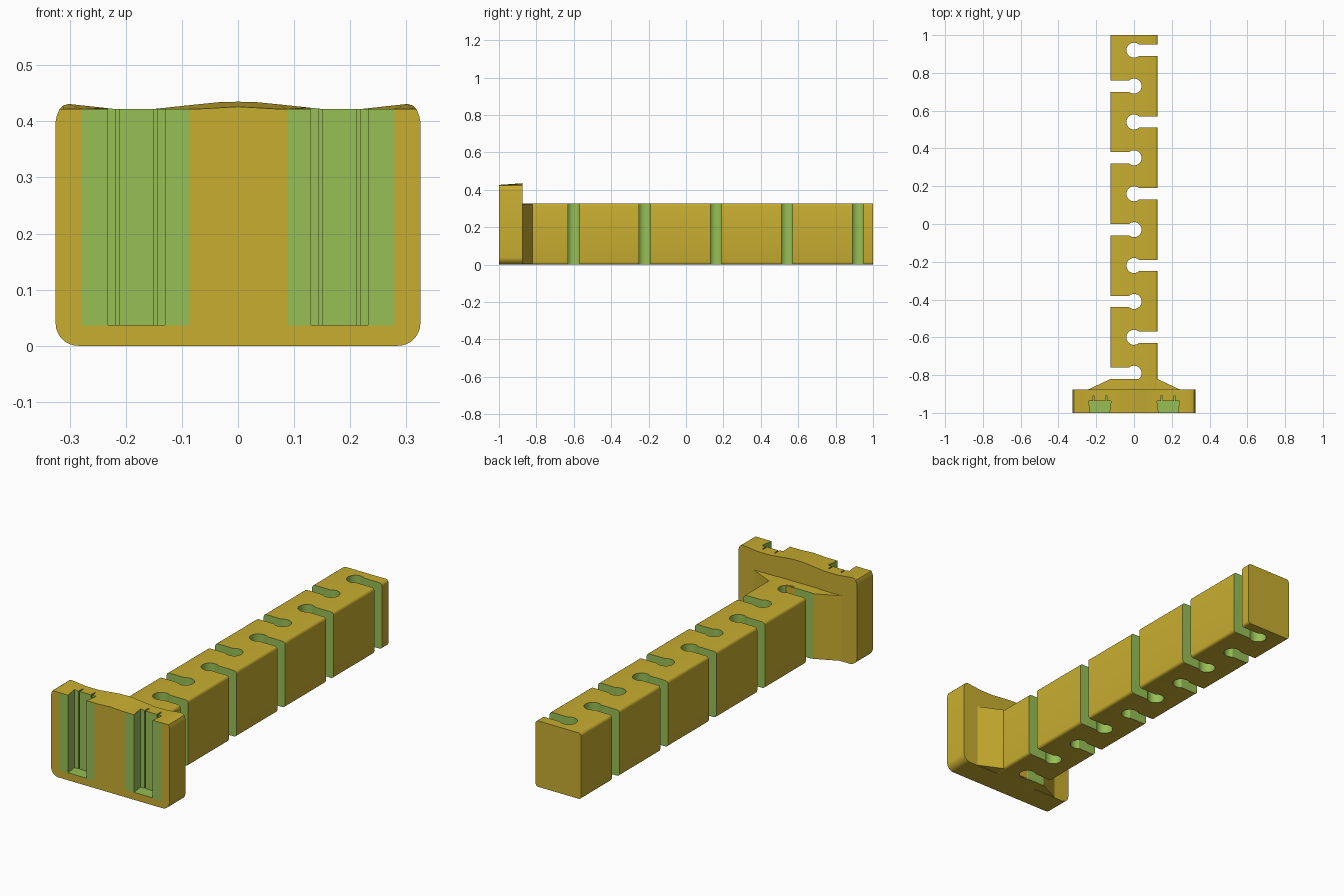
import bpy, bmesh, math

if "Cube" in bpy.data.objects:
    bpy.data.objects.remove(bpy.data.objects["Cube"])


def make_material(name, rgb):
    m = bpy.data.materials.new(name)
    m.diffuse_color = (*rgb, 1)
    m.use_nodes = True
    m.node_tree.nodes["Principled BSDF"].inputs["Base Color"].default_value = m.diffuse_color
    return m


YELLOW = make_material("mustard yellow", (0.58, 0.42, 0.03))
GREEN = make_material("leaf green", (0.31, 0.52, 0.09))


def loft(name, rings, mats):
    """Closed solid through matching rings of 3D points."""
    bm = bmesh.new()
    loops = [[bm.verts.new(p) for p in ring] for ring in rings]
    n = len(rings[0])
    for a, b in zip(loops, loops[1:]):
        for i in range(n):
            bm.faces.new((a[i], a[(i + 1) % n], b[(i + 1) % n], b[i]))
    bm.faces.new(loops[0][::-1])
    bm.faces.new(loops[-1])
    bmesh.ops.recalc_face_normals(bm, faces=bm.faces)
    mesh = bpy.data.meshes.new(name)
    bm.to_mesh(mesh)
    bm.free()
    ob = bpy.data.objects.new(name, mesh)
    bpy.context.collection.objects.link(ob)
    for m in mats:
        mesh.materials.append(m)
    return ob


def prism(name, pts, z0, z1, mats):
    return loft(name, [[(x, y, z) for x, y in pts] for z in (z0, z1)], mats)


def activate(ob):
    bpy.ops.object.select_all(action='DESELECT')
    ob.select_set(True)
    bpy.context.view_layer.objects.active = ob


def cut(ob, cutters):
    """Cut away each cutter; the cut walls take the cutter's material."""
    activate(ob)
    for c in cutters:
        mod = ob.modifiers.new("cut", 'BOOLEAN')
        mod.operation = 'DIFFERENCE'
        mod.solver = 'EXACT'
        mod.material_mode = 'TRANSFER'
        mod.object = c
        bpy.ops.object.modifier_apply(modifier=mod.name)
    for c in cutters:
        bpy.data.objects.remove(c)


def smooth(ob):
    activate(ob)
    bpy.ops.object.shade_smooth_by_angle(angle=math.radians(32))


# Bar: rounded-rectangle section along y
W, H, R = 0.125, 0.327, 0.014
section = []
for k, (cx, cz) in enumerate([(W - R, H - R), (R - W, H - R), (R - W, R), (W - R, R)]):
    for i in range(5):
        a = math.pi / 2 * (k + i / 4)
        section.append((cx + R * math.cos(a), cz + R * math.sin(a)))
bar = loft("notched_bar", [[(x, y, z) for x, z in section] for y in (-0.89, 1.0)], [YELLOW])

# Keyhole slots alternating between the two sides
slots = []
for i in range(10):
    side = 1 if i % 2 == 0 else -1
    yc = 0.92 - 0.19 * i
    a0 = math.asin(0.03 / 0.04)
    pts = [(0.2, -0.03), (0.2, 0.03)]
    for k in range(21):
        a = a0 + (2 * math.pi - 2 * a0) * k / 20
        pts.append((0.04 * math.cos(a), 0.04 * math.sin(a)))
    slots.append(prism("slot_cutter", [(side * x, yc + y) for x, y in pts],
                       -0.1, 0.5, [GREEN]))
cut(bar, slots)
smooth(bar)

# Flared neck joining the bar to the end plate
prism("neck", [(-0.24, -0.88), (0.24, -0.88), (0.24, -0.875), (0.125, -0.821),
               (-0.125, -0.821), (-0.24, -0.875)], 0.002, 0.325, [YELLOW])

# End plate: rounded outline whose wavy top flattens toward the front
half = [(0, 0)]
for i in range(9):
    a = math.pi / 2 * (i / 8 - 1)
    half.append((0.285 + 0.04 * math.cos(a), 0.04 + 0.04 * math.sin(a)))
half += [(0.325, 0.40), (0.323, 0.41), (0.318, 0.422), (0.312, 0.428), (0.302, 0.431),
         (0.22, 0.422), (0.15, 0.422), (0.07, 0.4305), (0.035, 0.434), (0, 0.435)]
outline = half + [(-x, z) for x, z in half[-2:0:-1]]


def front_top(x):
    return 0.422 + 0.004 * max(0.0, 1 - abs(x) / 0.07)


plate = loft("end_plate", [[(x, -1.0, min(z, front_top(x))) for x, z in outline],
                           [(x, -0.875, z) for x, z in outline]], [YELLOW])

# Dovetail grooves with two thin relief slits each
right = [(0.055, -1.02), (0.051, -1.0), (0.059, -0.938), (0.037, -0.938),
         (0.037, -0.908), (0.031, -0.908), (0.031, -0.938)]
groove = right + [(-x, y) for x, y in right[::-1]]
groove[0], groove[-1] = (0.051, -1.02), (-0.051, -1.02)
cut(plate, [prism("groove_cutter", [(s * 0.181 + x, y) for x, y in groove],
                  0.037, 0.5, [GREEN]) for s in (-1, 1)])

# Green bands on the front face beside the grooves
bm = bmesh.new()
bm.from_mesh(plate.data)
green = [m.name for m in plate.data.materials].index(GREEN.name)
planes = [((x, 0, 0), (1, 0, 0)) for x in (-0.279, -0.087, 0.087, 0.279)]
planes.append(((0, 0, 0.036), (0, 0, 1)))
for co, no in planes:
    bmesh.ops.bisect_plane(bm, geom=bm.verts[:] + bm.edges[:] + bm.faces[:],
                           plane_co=co, plane_no=no, dist=1e-5)
bm.normal_update()
for f in bm.faces:
    c = f.calc_center_bounds()
    if f.normal.y < -0.9 and c.y < -0.995 and c.z > 0.036 and 0.087 < abs(c.x) < 0.279:
        f.material_index = green
bm.to_mesh(plate.data)
bm.free()
smooth(plate)
